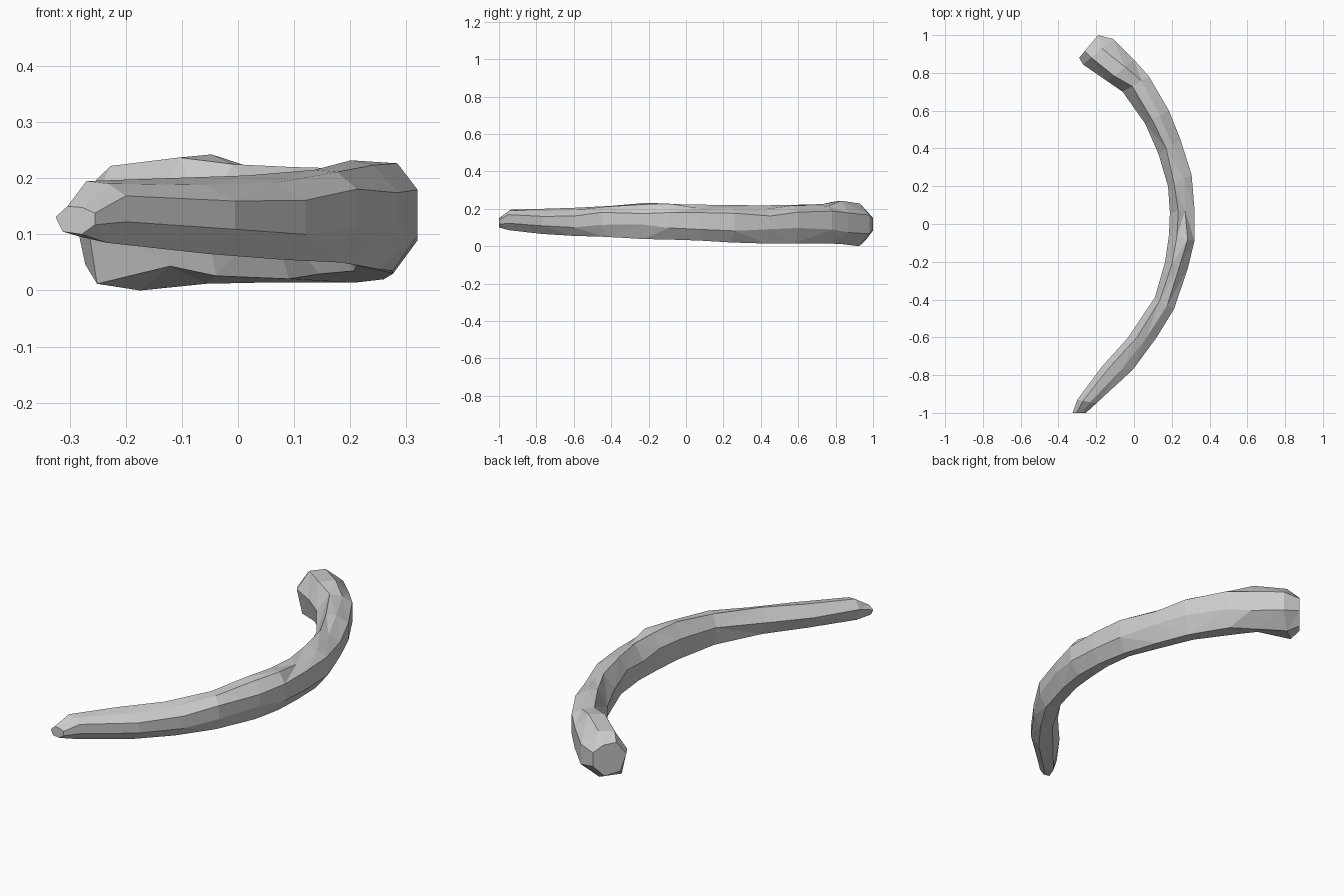
import bpy, bmesh, random

if "Cube" in bpy.data.objects:
    bpy.data.objects.remove(bpy.data.objects["Cube"])
random.seed(4)

# Stations along the arc: inner x, y, outer x, y, bottom z, top z
stations = [
    (-.325, -1.0, -.255, -1.0, .10, .15),
    (-.30, -.93, -.20, -.95, .085, .195),
    (-.17, -.755, -.005, -.77, .065, .20),
    (-.03, -.60, .12, -.60, .055, .205),
    (.11, -.39, .212, -.45, .05, .215),
    (.165, -.20, .285, -.235, .038, .232),
    (.185, -.06, .32, -.09, .035, .225),
    (.19, .06, .32, .08, .03, .222),
    (.18, .20, .305, .26, .02, .22),
    (.13, .37, .245, .45, .014, .218),
    (.06, .53, .185, .60, .014, .22),
    (-.06, .70, .08, .78, .014, .225),
    (-.14, .755, .0, .87, .012, .237),
    (-.27, .845, -.11, .98, .0, .222),
    (-.29, .88, -.19, 1.0, .03, .19),
]
# Seven-sided section: across (inner to outer), up (bottom to top)
section = [(0, .62), (.3, 1), (.68, .96), (1, .76), (1, .34), (.66, 0), (.18, .1)]

bm = bmesh.new()
rings = []
for i, (xi, yi, xo, yo, z0, z1) in enumerate(stations):
    ring = []
    for u, v in section:
        # Slight hand-cut irregularity, kept inside the outline
        if 1 < i < len(stations) - 1:
            if 0 < u < 1:
                u += random.uniform(-.07, .07)
            if 0 < v < 1:
                v += random.uniform(-.07, .07)
        ring.append(bm.verts.new((xi + (xo - xi) * u, yi + (yo - yi) * u,
                                  z0 + (z1 - z0) * v)))
    rings.append(ring)

# Skin between the rings, then both end caps
n = len(section)
for a, b in zip(rings, rings[1:]):
    for k in range(n):
        bm.faces.new((a[k], a[(k + 1) % n], b[(k + 1) % n], b[k]))
bm.faces.new(rings[0])
bm.faces.new(rings[-1])
bmesh.ops.triangulate(bm, faces=[f for f in bm.faces if len(f.verts) == 4])
bmesh.ops.recalc_face_normals(bm, faces=bm.faces)

mesh = bpy.data.meshes.new("curved_rib")
bm.to_mesh(mesh)
bm.free()
rib = bpy.data.objects.new("curved_rib", mesh)
bpy.context.collection.objects.link(rib)
